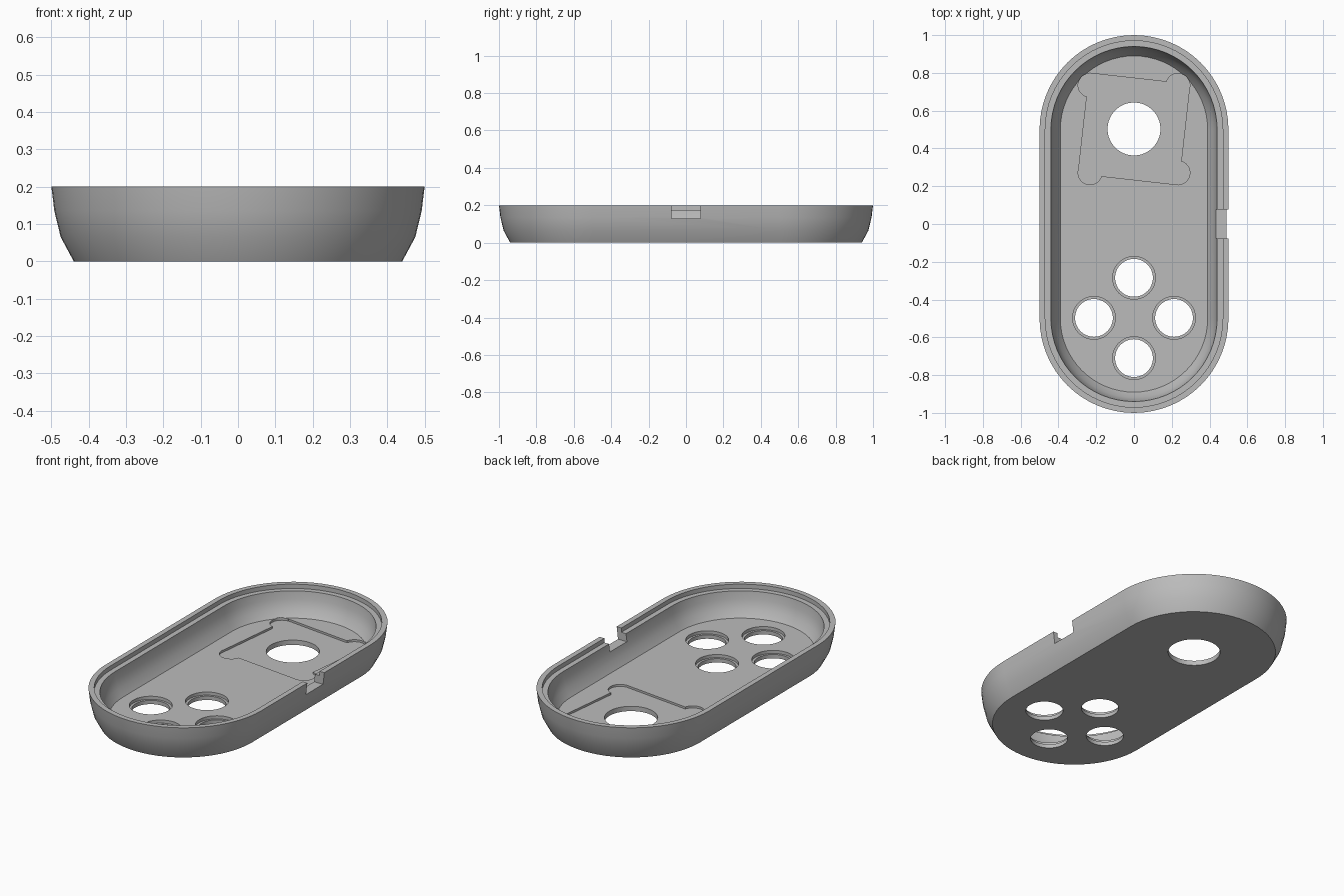
import bpy, bmesh, math
from mathutils import Matrix, Vector

cube = bpy.data.objects.get("Cube")
if cube:
    bpy.data.objects.remove(cube, do_unlink=True)

# Single plain grey plastic
grey = bpy.data.materials.new("grey plastic")
grey.use_nodes = True
grey.diffuse_color = (0.5, 0.5, 0.5, 1)
grey.node_tree.nodes["Principled BSDF"].inputs["Base Color"].default_value = (0.5, 0.5, 0.5, 1)

FLOOR = 0.04
STRAIGHT = 0.5   # half distance between the centres of the round ends
SEGS = 32        # segments in each round end


def make_object(name, bm):
    bmesh.ops.recalc_face_normals(bm, faces=bm.faces)
    mesh = bpy.data.meshes.new(name)
    bm.to_mesh(mesh)
    bm.free()
    mesh.materials.append(grey)
    obj = bpy.data.objects.new(name, mesh)
    bpy.context.collection.objects.link(obj)
    return obj


def stadium(bm, r, z):
    ring = []
    for end in (0, 1):
        for i in range(SEGS + 1):
            a = math.pi * (end + i / SEGS)
            y = r * math.sin(a) + (STRAIGHT if end == 0 else -STRAIGHT)
            ring.append(bm.verts.new((r * math.cos(a), y, z)))
    return ring


def cylinder(name, x, y, r, z0, z1):
    bm = bmesh.new()
    bmesh.ops.create_cone(bm, cap_ends=True, segments=64, radius1=r, radius2=r, depth=z1 - z0,
                          matrix=Matrix.Translation((x, y, (z0 + z1) / 2)))
    return make_object(name, bm)


def box(name, centre, size, turn=0):
    bm = bmesh.new()
    bmesh.ops.create_cube(bm, size=1, matrix=Matrix.Translation(centre)
                          @ Matrix.Rotation(math.radians(turn), 4, 'Z')
                          @ Matrix.Diagonal(Vector(size).to_4d()))
    return make_object(name, bm)


# Shell: outside wall, stepped rim, inside wall, floor
profile = [(0.44, 0), (0.475, 0.065), (0.492, 0.135), (0.5, 0.2),
           (0.47, 0.2), (0.47, 0.175), (0.44, 0.175),
           (0.434, 0.13), (0.418, 0.08), (0.39, FLOOR)]
bm = bmesh.new()
rings = [stadium(bm, r, z) for r, z in profile]
for low, high in zip(rings, rings[1:]):
    for i in range(len(low)):
        j = (i + 1) % len(low)
        bm.faces.new((low[i], low[j], high[j], high[i]))
bm.faces.new(rings[0])
bm.faces.new(rings[-1])
shell = make_object("case_shell", bm)

cutters = []

# Shallow tilted square pocket with round corner reliefs
pocket_z = FLOOR - 0.012
cutters.append(box("pocket_cutter", (0, 0.503, pocket_z + 0.05), (0.535, 0.535, 0.1), -6.4))
for sx in (-1, 1):
    for sy in (-1, 1):
        cutters.append(cylinder("relief_cutter", sx * 0.233, 0.503 + sy * 0.232, 0.063,
                                pocket_z, pocket_z + 0.1))

# Large round opening
cutters.append(cylinder("large_hole_cutter", 0, 0.503, 0.14, -0.1, 0.15))

# Four button holes, each with a counterbore
for x, y in ((0, -0.285), (0, -0.71), (-0.212, -0.497), (0.212, -0.497)):
    cutters.append(cylinder("counterbore_cutter", x, y, 0.113, 0.022, 0.1))
    cutters.append(cylinder("button_hole_cutter", x, y, 0.1, -0.1, 0.15))

# Port notch in the left wall
cutters.append(box("notch_cutter", (0.48, 0, 0.23), (0.18, 0.156, 0.2)))

# Cut everything, then remove the cutters
bpy.ops.object.select_all(action='DESELECT')
bpy.context.view_layer.objects.active = shell
shell.select_set(True)
for cutter in cutters:
    mod = shell.modifiers.new("cut", 'BOOLEAN')
    mod.operation = 'DIFFERENCE'
    mod.solver = 'EXACT'
    mod.object = cutter
    bpy.ops.object.modifier_apply(modifier=mod.name)
    bpy.data.objects.remove(cutter, do_unlink=True)

bpy.ops.object.shade_smooth_by_angle(angle=math.radians(28))
